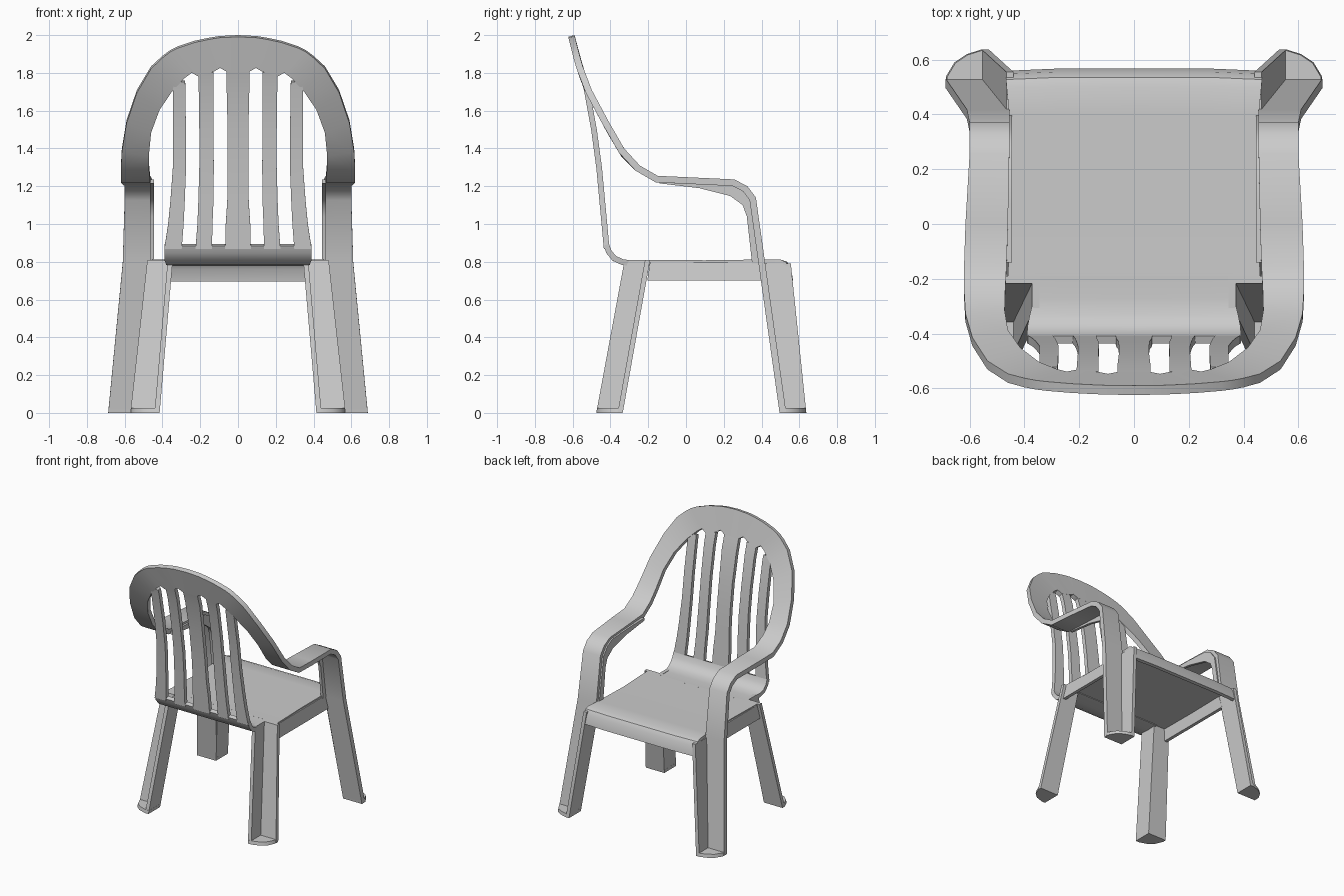
import bpy, bmesh


def finish(name, bm, thick=0.0, offset=-1):
    """Turn a half-model bmesh into a mirrored, thickened, shaded object."""
    me = bpy.data.meshes.new(name)
    bm.to_mesh(me)
    bm.free()
    ob = bpy.data.objects.new(name, me)
    bpy.context.collection.objects.link(ob)
    mir = ob.modifiers.new("mirror", 'MIRROR')
    mir.merge_threshold = 0.001
    if thick:
        sol = ob.modifiers.new("thickness", 'SOLIDIFY')
        sol.thickness = thick
        sol.offset = offset
        sol.use_even_offset = True
    bpy.ops.object.select_all(action='DESELECT')
    ob.select_set(True)
    bpy.context.view_layer.objects.active = ob
    bpy.ops.object.convert(target='MESH')
    bpy.ops.object.shade_smooth_by_angle(angle=0.6)
    return ob


def sheet(name, rows, thick, offset=-1):
    """Skin rows of points into a thick sheet."""
    bm = bmesh.new()
    vs = [[bm.verts.new(p) for p in r] for r in rows]
    for a, b in zip(vs, vs[1:]):
        for i in range(len(a) - 1):
            bm.faces.new((a[i], a[i + 1], b[i + 1], b[i]))
    return finish(name, bm, thick, offset)


def loft(name, low, z0, high, z1):
    """Solid between two matching outlines at two heights."""
    bm = bmesh.new()
    a = [bm.verts.new((x, y, z0)) for x, y in low]
    b = [bm.verts.new((x, y, z1)) for x, y in high]
    bm.faces.new(a[::-1])
    bm.faces.new(b)
    n = len(a)
    for i in range(n):
        j = (i + 1) % n
        bm.faces.new((a[i], a[j], b[j], b[i]))
    bmesh.ops.recalc_face_normals(bm, faces=bm.faces)
    return finish(name, bm)


def lerp(table, t):
    """Piecewise-linear lookup in a rising table."""
    for (a, u), (b, v) in zip(table, table[1:]):
        if t <= b:
            return u + (v - u) * (t - a) / (b - a)
    return table[-1][1]


# lean of the arch: height -> y
ARCH_Y = [(1.255, -.15), (1.28, -.2), (1.34, -.29), (1.46, -.365), (1.58, -.43),
          (1.74, -.515), (1.86, -.555), (2.0, -.59)]

# arch, armrest and front leg as one ribbon: inner x,z then outer x,z
arch = [(0, 1.815, 0, 2.0), (.06, 1.815, .10, 1.995), (.095, 1.835, .16, 1.985),
        (.13, 1.815, .23, 1.97), (.21, 1.79, .32, 1.94), (.245, 1.81, .36, 1.92),
        (.28, 1.785, .40, 1.89), (.345, 1.72, .46, 1.835), (.415, 1.62, .535, 1.71),
        (.46, 1.5, .59, 1.55), (.472, 1.38, .615, 1.40), (.47, 1.31, .62, 1.31),
        (.465, 1.255, .62, 1.255)]
rows = [[(xi, lerp(ARCH_Y, zi), zi), (xo, lerp(ARCH_Y, zo), zo)]
        for xi, zi, xo, zo in arch]
arm = [(.46, .615, 0, 1.248), (.455, .60, .256, 1.236), (.455, .60, .325, 1.2),
       (.455, .60, .37, 1.14), (.455, .61, .418, .80), (.53, .687, .53, .005)]
rows += [[(xi, y, z), (xo, y, z)] for xi, xo, y, z in arm]
sheet("arch_arm_and_front_leg", rows, .035)

# inner stiffening flange below the armrest
flange = [(-.14, 1.235, -.14, 1.215), (.07, 1.23, .07, 1.19), (.245, 1.22, .235, 1.148),
          (.30, 1.19, .30, 1.10), (.345, 1.13, .322, 1.04), (.40, .79, .35, .79)]
sheet("armrest_flange", [[(.455, a, b), (.455, c, d)] for a, b, c, d in flange], .02, 0)

# back slats: left and right x at each height, top first
SLAT_Y = [(.87, -.405), (1.0, -.417), (1.3, -.445), (1.5, -.472), (1.72, -.512)]
heights = [1.72, 1.5, 1.3, 1.12, 1.0, .87]
slats = {
    "centre_slat": (1.825, [(0, .06), (0, .06), (0, .055), (0, .055), (0, .057), (0, .065), (0, .068)]),
    "inner_slat": (1.81, [(.13, .21), (.13, .208), (.13, .205), (.128, .205),
                          (.13, .21), (.135, .215), (.138, .225)]),
    "outer_slat": (1.76, [(.28, .335), (.278, .345), (.276, .345), (.275, .345),
                          (.282, .358), (.288, .37), (.298, .39)]),
}
for name, (top, xs) in slats.items():
    pts = [(top, lerp(ARCH_Y, top))] + [(z, lerp(SLAT_Y, z)) for z in heights]
    sheet(name, [[(a, y, z), (b, y, z)] for (a, b), (z, y) in zip(xs, pts)], .03)

# curved base of the backrest, running into the seat
base = [(-.408, .895, .39), (-.395, .86, .39), (-.37, .83, .388), (-.33, .812, .38),
        (-.27, .807, .365), (-.18, .81, .36)]
sheet("backrest_base", [[(0, y, z), (w, y, z)] for y, z, w in base], .03)

# seat with rolled front lip
seat = [(-.19, .81, .46), (.1, .808, .45), (.40, .812, .455), (.50, .812, .465),
        (.535, .80, .467), (.555, .77, .468), (.567, .70, .468)]
sheet("seat", [[(0, y, z), (w * .6, y, z), (w, y - (.008 if y > .5 else 0), z)]
               for y, z, w in seat], .025)

# side aprons below the seat edge
loft("seat_apron",
     [(.45, -.205), (.475, -.205), (.475, .42), (.45, .42)], .70,
     [(.435, -.19), (.46, -.19), (.46, .40), (.435, .40)], .80)

# inner plate and foot pad of the front leg
loft("front_leg_plate",
     [(.53, .495), (.556, .495), (.556, .637), (.53, .637)], 0,
     [(.44, .40), (.466, .40), (.466, .555), (.44, .555)], .79)
foot = [(.53, .495), (.687, .495), (.685, .54), (.655, .59), (.61, .62), (.556, .637), (.53, .637)]
loft("front_foot", foot, 0, [(x - .003, y - .003) for x, y in foot], .025)

# angle-section rear leg and its foot pad
loft("rear_leg",
     [(.415, -.335), (.57, -.335), (.57, -.362), (.442, -.362), (.442, -.475), (.415, -.475)], 0,
     [(.345, -.19), (.48, -.19), (.48, -.217), (.372, -.217), (.372, -.325), (.345, -.325)], .81)
foot = [(.415, -.335), (.57, -.335), (.567, -.37), (.545, -.42), (.505, -.455), (.442, -.475), (.415, -.475)]
loft("rear_foot", foot, 0, [(x - .003, y + .004) for x, y in foot], .025)
